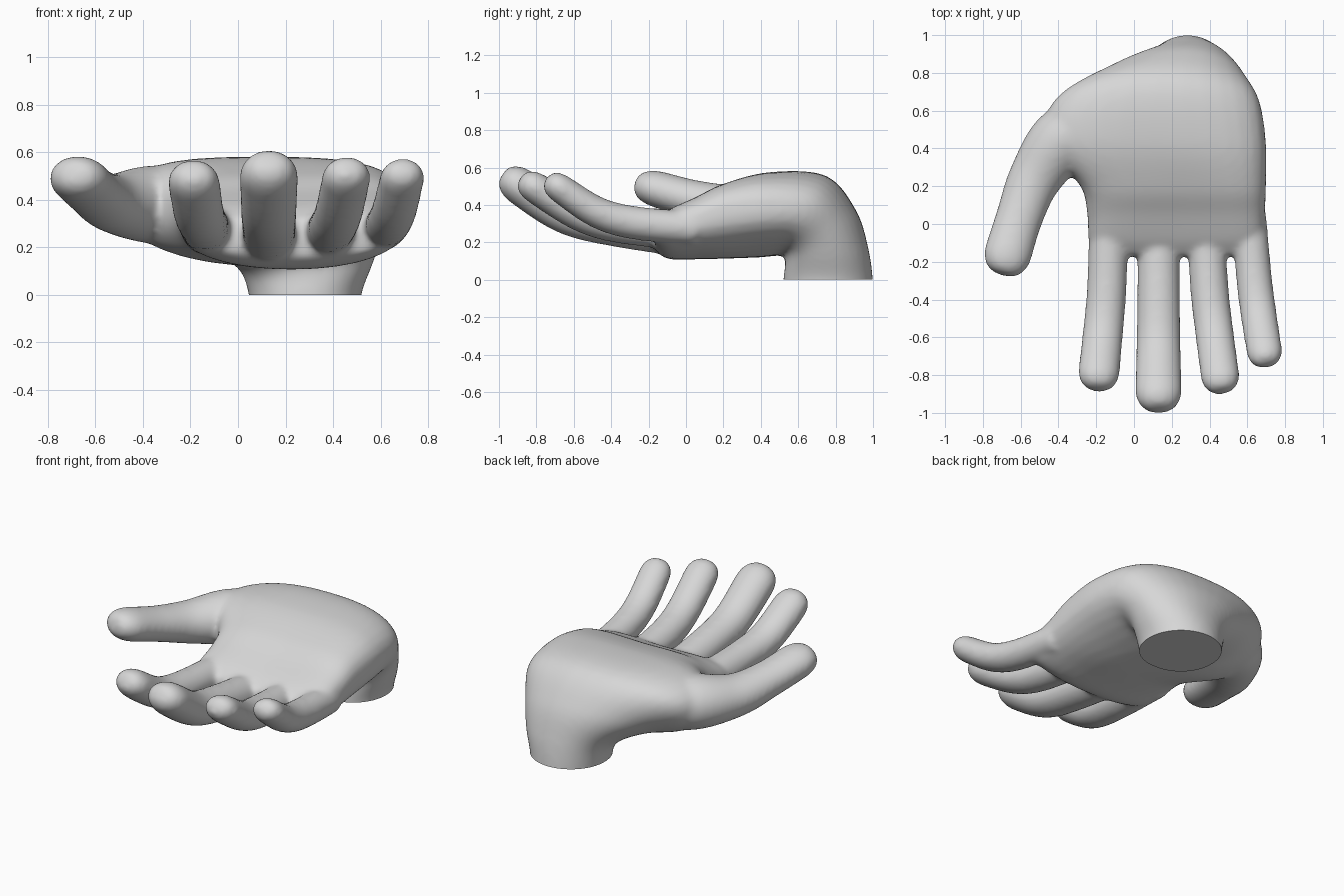
import bpy
import bmesh
from math import sin, cos, pi, copysign, radians
from mathutils import Vector

if "Cube" in bpy.data.objects:
    bpy.data.objects.remove(bpy.data.objects["Cube"])

SIDES = 32


def smooth_path(keys, steps=6):
    """Catmull-Rom interpolation through tuples of any length."""
    pts = [keys[0], *keys, keys[-1]]
    out = []
    for a, b, c, d in zip(pts, pts[1:], pts[2:], pts[3:]):
        for i in range(steps):
            t = i / steps
            out.append([q + 0.5 * t * (r - p + t * (2 * p - 5 * q + 4 * r - s
                        + t * (3 * (q - r) + s - p)))
                        for p, q, r, s in zip(a, b, c, d)])
    return out + [list(keys[-1])]


def power(value, p):
    return copysign(abs(value) ** p, value)


def loft(bm, rings):
    """Skin a list of point rings into a closed body."""
    loops = [[bm.verts.new(p) for p in ring] for ring in rings]
    faces = [bm.faces.new(loops[0]), bm.faces.new(loops[-1])]
    for a, b in zip(loops, loops[1:]):
        for i in range(SIDES):
            j = (i + 1) % SIDES
            faces.append(bm.faces.new((a[i], a[j], b[j], b[i])))
    bmesh.ops.recalc_face_normals(bm, faces=faces)


def digit(bm, keys, tip_flatness):
    """Tapered tube through (x, y, z, radius) with a blunt, flattened tip."""
    path = smooth_path(keys)
    centres = [Vector(p[:3]) for p in path]
    radii = [p[3] for p in path]
    aim = (centres[-1] - centres[-3]).normalized()
    end, r = centres[-1], radii[-1]
    for k in range(1, 8):
        a = k / 8 * pi / 2
        centres.append(end + aim * r * sin(a))
        radii.append(r * cos(a) ** 0.7)
    rings = []
    for i, (c, r) in enumerate(zip(centres, radii)):
        t = (centres[min(i + 1, len(centres) - 1)] - centres[max(i - 1, 0)]).normalized()
        side = t.cross(Vector((0, 0, 1))).normalized()
        up = side.cross(t) * (1 + (tip_flatness - 1) * min(1, i / len(path)))
        rings.append([c + r * (side * cos(2 * pi * n / SIDES) + up * sin(2 * pi * n / SIDES))
                      for n in range(SIDES)])
    loft(bm, rings)


def palm(bm, keys):
    """Sections: inner y, z; outer y, z; right x, left x; cup depth; outer squareness."""
    rings = []
    for iy, iz, oy, oz, x0, x1, dip, sq in smooth_path(keys):
        ring = []
        for n in range(SIDES):
            a = 2 * pi * n / SIDES
            p = 2 / sq if sin(a) > 0 else 0.95
            u, v = power(cos(a), p), power(sin(a), p)
            f = (v + 1) / 2
            cup = dip * (1 - u * u) * max(v, 0)
            ring.append(Vector(((x0 + x1) / 2 + u * (x1 - x0) / 2,
                                iy + (oy - iy) * f,
                                iz + (oz - iz) * f - cup)))
        rings.append(ring)
    loft(bm, rings)


bm = bmesh.new()

# Palm, curling over the heel and down into the wrist
palm(bm, [
    (-.17, .16, -.165, .35, -.20, .67, .03, 2.6),
    (-.09, .11, -.09, .42, -.24, .69, .05, 2.8),
    (.08, .11, .05, .49, -.25, .695, .055, 2.8),
    (.22, .113, .20, .56, -.29, .70, .05, 2.8),
    (.40, .12, .45, .605, -.48, .70, .03, 2.7),
    (.50, .13, .75, .565, -.43, .67, .01, 2.4),
    (.525, .12, .91, .37, -.20, .61, 0, 2.2),
    (.53, .08, .975, .17, -.01, .565, 0, 2.1),
    (.52, 0, 1.0, 0, .045, .52, 0, 2),
    (.52, -.1, 1.0, -.1, .045, .52, 0, 2),
])

# Four fingers, first to little
for keys in (
    [(-.13, .05, .27, .105), (-.145, -.35, .295, .105), (-.165, -.58, .345, .107), (-.185, -.78, .468, .11)],
    [(.13, .05, .225, .112), (.13, -.35, .278, .113), (.13, -.64, .345, .117), (.13, -.88, .495, .124)],
    [(.375, .05, .25, .10), (.40, -.35, .29, .102), (.425, -.57, .35, .102), (.455, -.80, .488, .103)],
    [(.61, .05, .275, .09), (.635, -.28, .305, .095), (.66, -.48, .363, .096), (.69, -.67, .487, .095)],
):
    digit(bm, keys, tip_flatness=.8)

# Thumb with its fleshy base
digit(bm, [(-.12, .54, .37, .15), (-.36, .455, .38, .175), (-.52, .25, .385, .142),
           (-.605, .04, .43, .125), (-.665, -.15, .483, .127)], tip_flatness=.76)

mesh = bpy.data.meshes.new("hand")
bm.to_mesh(mesh)
bm.free()
hand = bpy.data.objects.new("hand", mesh)
bpy.context.scene.collection.objects.link(hand)

# Fuse the parts into one skin and soften the joins
fuse = hand.modifiers.new("fuse", 'REMESH')
fuse.mode = 'VOXEL'
fuse.voxel_size = 0.015
soften = hand.modifiers.new("soften", 'SMOOTH')
soften.factor = 0.5
soften.iterations = 14
skin = bpy.data.meshes.new_from_object(hand.evaluated_get(bpy.context.evaluated_depsgraph_get()))
hand.modifiers.clear()

# Flat cut at the wrist
bm = bmesh.new()
bm.from_mesh(skin)
cut = bmesh.ops.bisect_plane(bm, geom=bm.verts[:] + bm.edges[:] + bm.faces[:],
                             plane_co=(0, 0, 0), plane_no=(0, 0, -1), clear_outer=True)
rim = [e for e in cut["geom_cut"] if isinstance(e, bmesh.types.BMEdge)]
bmesh.ops.holes_fill(bm, edges=rim, sides=0)
bmesh.ops.recalc_face_normals(bm, faces=bm.faces[:])
bm.to_mesh(skin)
bm.free()
hand.data = skin
skin.name = "hand_skin"
bpy.data.meshes.remove(mesh)

# Single plain grey
grey = bpy.data.materials.new("light grey")
grey.use_nodes = True
colour = (.68, .68, .68, 1)
grey.diffuse_color = colour
grey.node_tree.nodes["Principled BSDF"].inputs["Base Color"].default_value = colour
skin.materials.clear()
skin.materials.append(grey)

bpy.ops.object.select_all(action='DESELECT')
hand.select_set(True)
bpy.context.view_layer.objects.active = hand
bpy.ops.object.shade_smooth_by_angle(angle=radians(50))
